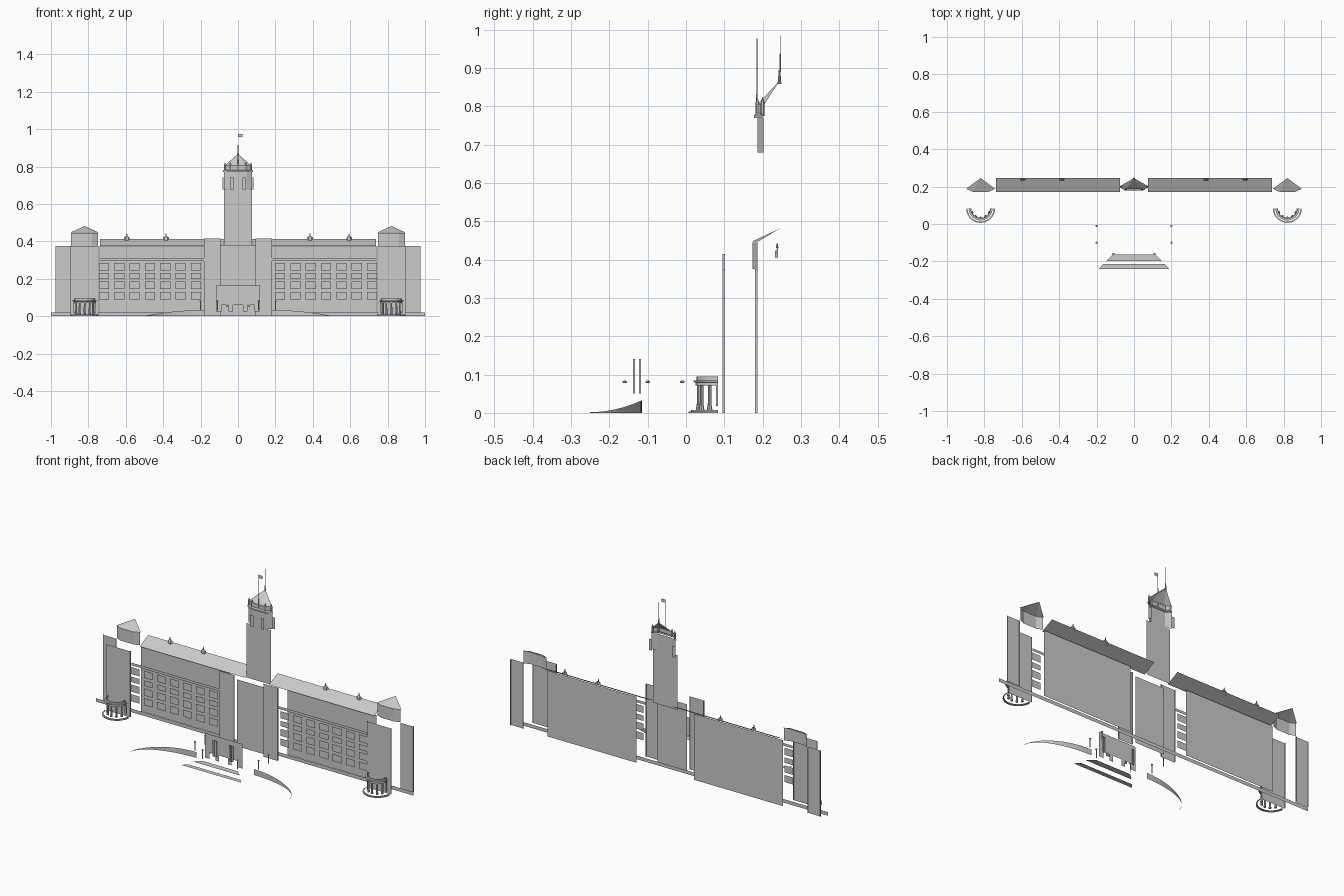
import bpy, bmesh, math
from mathutils import Matrix, Vector

if "Cube" in bpy.data.objects:
    bpy.data.objects.remove(bpy.data.objects["Cube"])


def make(name, verts, faces):
    me = bpy.data.meshes.new(name)
    me.from_pydata(verts, [], faces)
    ob = bpy.data.objects.new(name, me)
    bpy.context.collection.objects.link(ob)
    return ob


def strip(name, low, high):
    """Ribbon of quads between two point rows."""
    n = len(low)
    return make(name, list(low) + list(high),
                [(i, i + 1, n + i + 1, n + i) for i in range(n - 1)])


def sheet(name, x0, x1, y, z0, z1):
    return strip(name, [(x0, y, z0), (x1, y, z0)], [(x0, y, z1), (x1, y, z1)])


def bay(name, plan, z0, z1):
    return strip(name, [(x, y, z0) for x, y in plan], [(x, y, z1) for x, y in plan])


def panel(name, x0, x1, y0, y1, z0, z1):
    """Front wall with two shallow returns, open at the back."""
    return bay(name, [(x0, y1), (x0, y0), (x1, y0), (x1, y1)], z0, z1)


def hip(name, plan, z, apex):
    n = len(plan)
    return make(name, [(x, y, z) for x, y in plan] + [apex],
                [(i, i + 1, n) for i in range(n - 1)])


def half_plan(cx, w, w_in, y_front, y_side):
    return [(cx - w, y_side), (cx - w_in, y_front), (cx + w_in, y_front), (cx + w, y_side)]


def rod(name, x, y, z0, z1, r0, r1, sides=8):
    bm = bmesh.new()
    bmesh.ops.create_cone(bm, cap_ends=True, segments=sides, radius1=r0, radius2=r1,
                          depth=z1 - z0, matrix=Matrix.Translation((x, y, (z0 + z1) / 2)))
    me = bpy.data.meshes.new(name)
    bm.to_mesh(me)
    bm.free()
    ob = bpy.data.objects.new(name, me)
    bpy.context.collection.objects.link(ob)
    return ob


def ball(name, x, y, z, r, squash=0.6):
    bm = bmesh.new()
    bmesh.ops.create_uvsphere(bm, u_segments=10, v_segments=6, radius=r)
    bmesh.ops.transform(bm, verts=bm.verts,
                        matrix=Matrix.Translation((x, y, z)) @ Matrix.Diagonal((1, 1, squash, 1)))
    me = bpy.data.meshes.new(name)
    bm.to_mesh(me)
    bm.free()
    bpy.context.collection.objects.link(bpy.data.objects.new(name, me))


def arc(cx, cy, r, z, n=16):
    return [(cx - r * math.cos(math.pi * i / n), cy - r * math.sin(math.pi * i / n), z)
            for i in range(n + 1)]


def rings(name, cx, cy, profile):
    """Half-round moulding from (radius, z) steps."""
    for (r0, z0), (r1, z1) in zip(profile, profile[1:]):
        strip(name, arc(cx, cy, r0, z0), arc(cx, cy, r1, z1))


# plinth along the whole front
sheet("plinth", -1, 1, 0.15, 0, 0.02)

for s in (-1, 1):
    def sx(a, b):
        return sorted((s * a, s * b))

    # wing wall, cornice and roof
    x0, x1 = sx(0.18, 0.74)
    sheet("wing_wall", x0, x1, 0.187, 0, 0.375)
    sheet("wing_cornice", x0, x1, 0.1, 0.295, 0.31)
    r0, r1 = sx(0.075, 0.738)
    strip("wing_roof", [(r0, 0.171, 0.375), (r1, 0.171, 0.375)],
          [(r0, 0.246, 0.412), (r1, 0.246, 0.412)])

    # seven columns of window panels
    for i in range(7):
        c = s * (0.717 - 0.082 * i)
        for z0, z1 in ((0.09, 0.13), (0.145, 0.185), (0.2, 0.23), (0.245, 0.285)):
            sheet("window_panel", c - 0.027, c + 0.027, 0.1, z0, z1)

    # roof ventilators
    for c in (0.385, 0.594):
        plan = half_plan(s * c, 0.015, 0.008, 0.232, 0.24)
        bay("ventilator_body", plan, 0.405, 0.42)
        hip("ventilator_cap", plan, 0.42, (s * c, 0.24, 0.433))
        rod("ventilator_finial", s * c, 0.238, 0.43, 0.442, 0.003, 0.002, 6)

    # end wall and corner pavilion
    x0, x1 = sx(0.895, 0.975)
    panel("end_wall", x0, x1, 0.18, 0.187, 0, 0.375)
    x0, x1 = sx(0.745, 0.895)
    panel("pavilion_front", x0, x1, 0.095, 0.102, 0, 0.375)
    bay("pavilion_attic", half_plan(s * 0.82, 0.072, 0.04, 0.174, 0.187), 0.375, 0.445)
    hip("pavilion_roof", half_plan(s * 0.82, 0.077, 0.042, 0.172, 0.188), 0.447,
        (s * 0.82, 0.246, 0.482))

    # half-round porch
    cx, cy = s * 0.82, 0.083
    rings("porch_step", cx, cy, [(0.077, 0), (0.077, 0.004), (0.07, 0.004), (0.07, 0.008)])
    rings("porch_entablature", cx, cy,
          [(0.052, 0.071), (0.058, 0.071), (0.058, 0.079), (0.064, 0.081), (0.064, 0.085),
           (0.055, 0.085), (0.055, 0.095), (0.05, 0.095)])
    for k in range(5):
        a = math.pi * (0.14 + 0.18 * k)
        px, py = cx - 0.05 * math.cos(a), cy - 0.05 * math.sin(a)
        rod("porch_column", px, py, 0.018, 0.071, 0.005, 0.0045)
        rod("porch_column_base", px, py, 0.008, 0.018, 0.007, 0.006)
    for d in (-0.055, 0.055):
        panel("porch_pilaster", cx + d - 0.005, cx + d + 0.005, 0.078, 0.083, 0.018, 0.071)

    # pylon beside the centre
    x0, x1 = sx(0.093, 0.182)
    panel("pylon", x0, x1, 0.095, 0.102, 0, 0.415)

    # curved ramp wall
    pts = []
    for i in range(17):
        t = math.pi / 2 * i / 16
        pts.append((s * (0.18 + 0.32 * math.sin(t)), -0.25 + 0.135 * math.cos(t),
                    0.002 + 0.031 * math.cos(t) ** 2))
    strip("ramp_wall", [(x, y, 0) for x, y, z in pts], pts)

    # lamps on thin posts
    for x, y in ((0.2, -0.01), (0.2, -0.1), (0.11, -0.16)):
        ball("lamp", s * x, y, 0.081, 0.006)
        sheet("lamp_post", s * x - 0.003, s * x + 0.003, y, 0.03, 0.078)

    # portico pilasters
    for x, y in ((0.045, -0.138), (0.06, -0.138), (0.095, -0.123)):
        panel("portico_pilaster", s * x - 0.005, s * x + 0.005, y, y + 0.005, 0.05, 0.14)
    # portico piers between the doors
    for a, b in ((0.028, 0.05), (0.088, 0.118)):
        x0, x1 = sx(a, b)
        sheet("portico_pier", x0, x1, -0.13, 0.025, 0.06)

    # tower strips, turret frames and pinnacles
    for c in (0.034, 0.064):
        sheet("tower_strip", s * c - 0.008, s * c + 0.008, 0.186, 0.4, 0.66)
    for c, y in ((0.034, 0.172), (0.074, 0.213)):
        sheet("belfry_frame", s * c - 0.01, s * c + 0.01, y, 0.678, 0.742)
    for x, y in ((0.042, 0.186), (0.07, 0.2)):
        rod("pinnacle", s * x, y, 0.775, 0.805, 0.005, 0.005, 6)
        rod("pinnacle_tip", s * x, y, 0.805, 0.825, 0.006, 0, 6)

# entrance portico and steps
sheet("portico_wall", -0.118, 0.118, -0.13, 0.06, 0.165)
for name, xf, xb, yf, yb, z in (("upper_step", 0.148, 0.112, -0.197, -0.162, 0.02),
                                ("lower_step", 0.188, 0.165, -0.241, -0.214, 0.006)):
    strip(name, [(-xf, yf, z), (xf, yf, z)], [(-xb, yb, z), (xb, yb, z)])

# centre wall and tower shaft
sheet("centre_wall", -0.093, 0.093, 0.122, 0, 0.38)
sheet("tower_shaft", -0.076, 0.076, 0.187, 0.37, 0.68)

# belfry, cornice, parapet, roof
bay("belfry", half_plan(0, 0.076, 0.045, 0.187, 0.202), 0.68, 0.77)
body = half_plan(0, 0.08, 0.048, 0.178, 0.2)
bay("tower_cornice", body, 0.77, 0.778)
strip("cornice_ledge", [(x, y, 0.778) for x, y in body],
      [(x, y, 0.783) for x, y in half_plan(0, 0.072, 0.042, 0.185, 0.203)])
bay("parapet", half_plan(0, 0.072, 0.042, 0.185, 0.203), 0.783, 0.806)
hip("tower_roof", half_plan(0, 0.07, 0.04, 0.187, 0.205), 0.806, (0, 0.245, 0.868))

# spire, flagpole and flag
rod("spire_base", 0, 0.244, 0.858, 0.895, 0.005, 0.002)
rod("spire", 0, 0.246, 0.89, 0.985, 0.0018, 0.0008, 6)
rod("flagpole", 0, 0.185, 0.783, 0.977, 0.0018, 0.0012, 6)
sheet("flag", 0.001, 0.024, 0.185, 0.957, 0.975)
